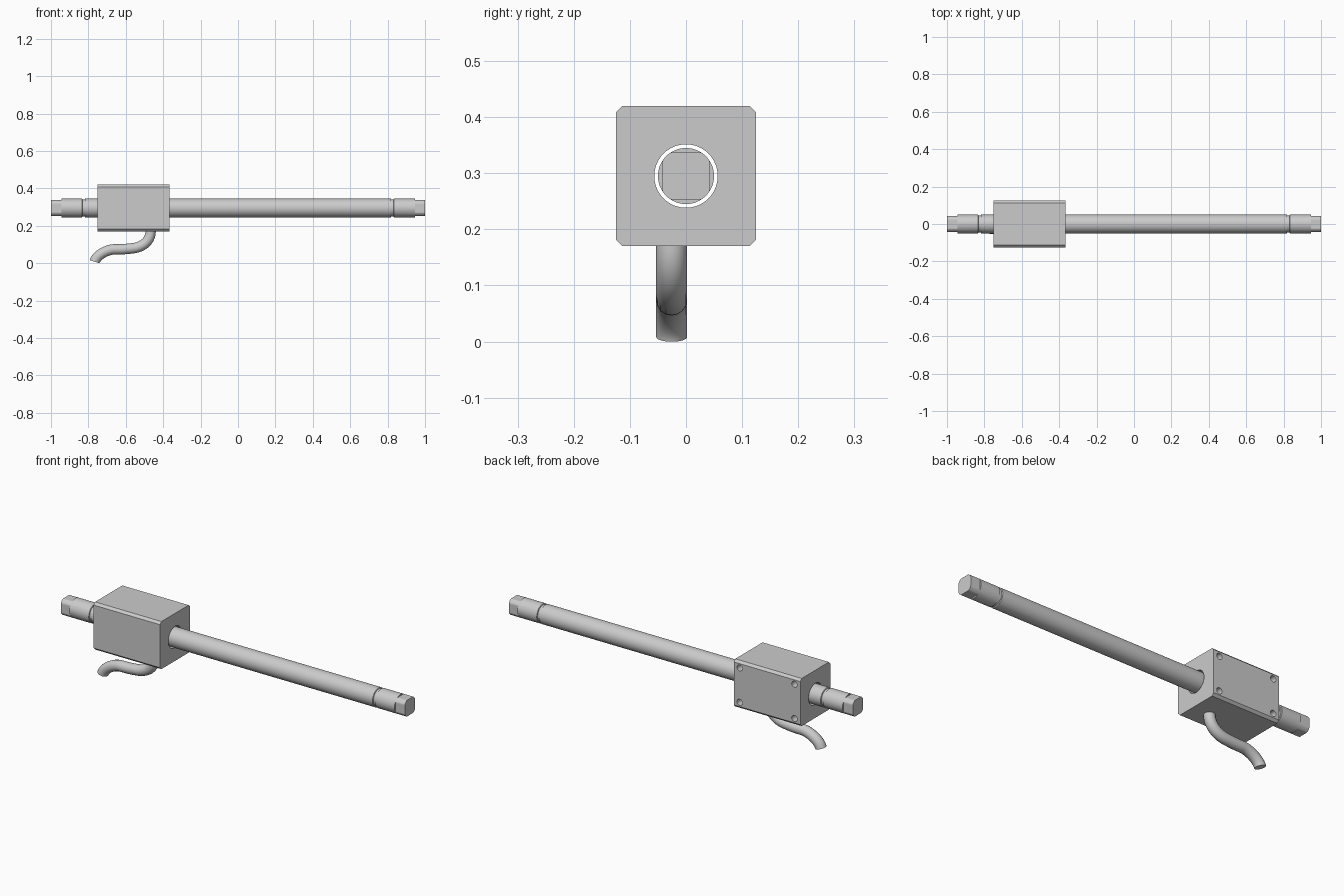
import bpy, bmesh, math
from mathutils import Matrix, Vector

if "Cube" in bpy.data.objects:
    bpy.data.objects.remove(bpy.data.objects["Cube"])

ZC = 0.295          # rod axis height
R = 0.05            # rod radius
FLAT = 0.0425       # half width across the wrench flats
X0, X1 = -0.752, -0.366   # block ends
H = 0.125           # block half size


def finish(bm, name):
    bmesh.ops.remove_doubles(bm, verts=bm.verts, dist=1e-5)
    bmesh.ops.recalc_face_normals(bm, faces=bm.faces)
    me = bpy.data.meshes.new(name)
    bm.to_mesh(me)
    bm.free()
    ob = bpy.data.objects.new(name, me)
    bpy.context.collection.objects.link(ob)
    return ob


def smooth(ob):
    bpy.ops.object.select_all(action='DESELECT')
    ob.select_set(True)
    bpy.context.view_layer.objects.active = ob
    bpy.ops.object.shade_smooth_by_angle(angle=math.radians(30))


def loft(name, rings):
    """Skin a list of vertex rings and cap both ends."""
    bm = bmesh.new()
    loops = [[bm.verts.new(p) for p in ring] for ring in rings]
    for a, b in zip(loops, loops[1:]):
        n = len(a)
        for i in range(n):
            j = (i + 1) % n
            if (a[i].co - b[i].co).length < 1e-6 and (a[j].co - b[j].co).length < 1e-6:
                continue
            bm.faces.new((a[i], a[j], b[j], b[i]))
    bm.faces.new(loops[0])
    bm.faces.new(loops[-1])
    return finish(bm, name)


def ring(x, r, limit=1.0, n=64):
    clamp = lambda v: max(-limit, min(limit, v))
    return [Vector((x, clamp(r * math.cos(2 * math.pi * i / n)),
                    ZC + clamp(r * math.sin(2 * math.pi * i / n)))) for i in range(n)]


# rod: grooved near both ends, with four flats on each tip
half = [(1.0, R, FLAT), (0.945, R, FLAT), (0.945, R, 1), (0.833, R, 1),
        (0.831, 0.045, 1), (0.819, 0.045, 1), (0.817, R, 1)]
profile = [(-x, r, l) for x, r, l in half] + half[::-1]
smooth(loft("rod", [ring(*p) for p in profile]))

# block: chamfered along its length
c = H - 0.012
octagon = [(H, c), (c, H), (-c, H), (-H, c), (-H, -c), (-c, -H), (c, -H), (H, -c)]
block = loft("slider_block", [[Vector((x, y, ZC + z)) for y, z in octagon] for x in (X0, X1)])


# cutters: rod bore and four blind screw holes in the back face
def cut(center, radius, depth, axis, n):
    bm = bmesh.new()
    rot = Matrix.Rotation(math.pi / 2, 4, axis)
    bmesh.ops.create_cone(bm, cap_ends=True, segments=n, radius1=radius, radius2=radius,
                          depth=depth, matrix=Matrix.Translation(center) @ rot)
    cutter = finish(bm, "hole_cutter")
    cutter.hide_render = True
    mod = block.modifiers.new("hole", 'BOOLEAN')
    mod.operation = 'DIFFERENCE'
    mod.solver = 'EXACT'
    mod.object = cutter
    bpy.context.view_layer.objects.active = block
    bpy.ops.object.modifier_apply(modifier=mod.name)
    bpy.data.objects.remove(cutter)


cut(((X0 + X1) / 2, 0, ZC), 0.0565, 1.0, 'Y', 64)
for x in (X0 + 0.034, X1 - 0.034):
    for z in (-0.09, 0.09):
        cut((x, H, ZC + z), 0.016, 0.08, 'X', 32)
smooth(block)

# cable: S-shaped tube hanging from the block
cu = bpy.data.curves.new("cable", 'CURVE')
cu.dimensions = '3D'
cu.bevel_depth = 0.0277
cu.bevel_resolution = 6
cu.resolution_u = 16
cu.use_fill_caps = True
sp = cu.splines.new('BEZIER')
# x, z, handle direction x, z, handle length
path = [(-0.467, 0.172, 0, -1, 0.055), (-0.56, 0.08, -1, -0.12, 0.048),
        (-0.66, 0.074, -1, 0.0, 0.035), (-0.767, 0.008, -0.3, -0.95, 0.04)]
sp.bezier_points.add(len(path) - 1)
for bp, (x, z, dx, dz, s) in zip(sp.bezier_points, path):
    p, d = Vector((x, -0.0255, z)), Vector((dx, 0, dz)).normalized() * s
    bp.handle_left_type = bp.handle_right_type = 'FREE'
    bp.co, bp.handle_left, bp.handle_right = p, p - d, p + d
cable = bpy.data.objects.new("cable", cu)
bpy.context.collection.objects.link(cable)
bpy.ops.object.select_all(action='DESELECT')
cable.select_set(True)
bpy.context.view_layer.objects.active = cable
bpy.ops.object.convert(target='MESH')
smooth(bpy.context.view_layer.objects.active)
